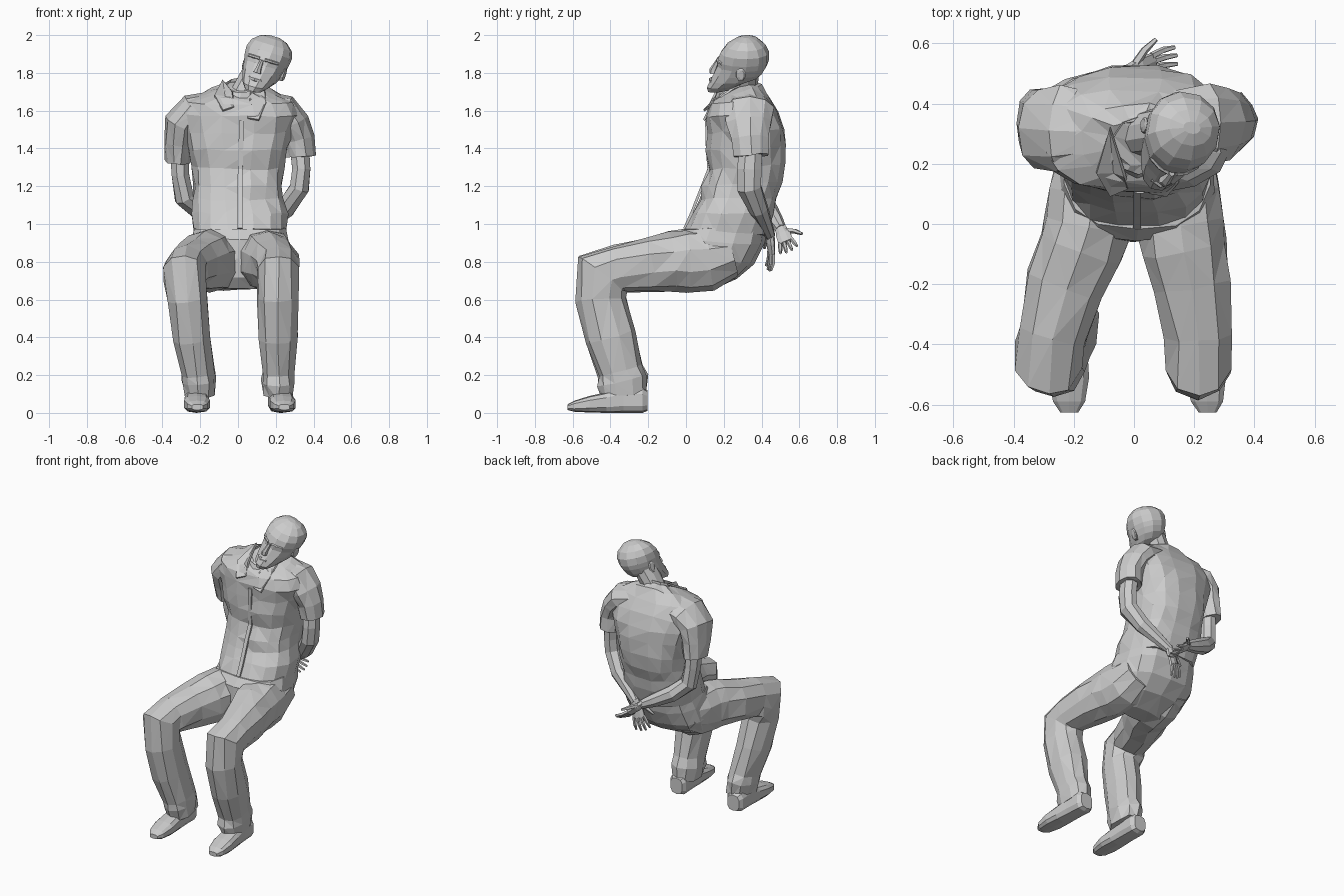
import bpy, bmesh, math, random
from mathutils import Vector as V, Matrix

random.seed(4)


def ring(c, u, v, n=10, p=1.0):
    """Points of a (super)ellipse with half axes u and v."""
    f = lambda a: math.copysign(abs(a) ** p, a)
    out = []
    for i in range(n):
        a = 2 * math.pi * (i + .5) / n
        out.append(V(c) + V(u) * f(math.cos(a)) + V(v) * f(math.sin(a)))
    return out


def loft(name, rings, jitter=0.0, mat=None, caps=True):
    bm = bmesh.new()
    rows = [[bm.verts.new(p) for p in r] for r in rings]
    n = len(rows[0])
    for a, b in zip(rows, rows[1:]):
        for i in range(n):
            bm.faces.new((a[i], a[(i + 1) % n], b[(i + 1) % n], b[i]))
    if caps:
        bm.faces.new(rows[0])
        bm.faces.new(rows[-1])
    for v in bm.verts:
        v.co += V([random.uniform(-jitter, jitter) for _ in range(3)])
    bmesh.ops.recalc_face_normals(bm, faces=bm.faces)
    if jitter:
        bmesh.ops.triangulate(bm, faces=bm.faces)
    if mat:
        bm.transform(mat)
    me = bpy.data.meshes.new(name)
    bm.to_mesh(me)
    bm.free()
    ob = bpy.data.objects.new(name, me)
    bpy.context.collection.objects.link(ob)
    return ob


def tube(name, path, side, n=8, jitter=0.0, p=1.0):
    """Path of (x, y, z, half width along side, half depth)."""
    pts = [V(q[:3]) for q in path]
    rings = []
    for i, q in enumerate(path):
        t = V()
        if i > 0:
            t += (pts[i] - pts[i - 1]).normalized()
        if i < len(pts) - 1:
            t += (pts[i + 1] - pts[i]).normalized()
        t.normalize()
        u = V(side) - t * t.dot(V(side))
        u.normalize()
        rings.append(ring(pts[i], u * q[3], t.cross(u) * q[4], n, p))
    return loft(name, rings, jitter)


def body(name, spec, n=14, jitter=0.0, p=0.85, mat=None):
    """Stacked sections: centre x, half width, front y, front z, back y, back z."""
    rings = [ring((cx, (yf + yb) / 2, (zf + zb) / 2), (w, 0, 0),
                  (0, (yb - yf) / 2, (zb - zf) / 2), n, p)
             for cx, w, yf, zf, yb, zb in spec]
    return loft(name, rings, jitter, mat)


def plate(name, pts, thick=0.012):
    """Collar piece fanned around its middle point."""
    me = bpy.data.meshes.new(name)
    n = len(pts)
    mid = sum((V(p) for p in pts), V()) / n
    me.from_pydata(list(pts) + [mid], [], [(i, (i + 1) % n, n) for i in range(n)])
    ob = bpy.data.objects.new(name, me)
    bpy.context.collection.objects.link(ob)
    m = ob.modifiers.new("thickness", 'SOLIDIFY')
    m.thickness = thick
    m.offset = 0


# Shirt torso and trouser seat
body("shirt_torso", [
    (.01, .25, -.01, .97, .43, .94), (.01, .255, .03, 1.06, .465, 1.06),
    (0, .24, .07, 1.13, .485, 1.14), (0, .235, .085, 1.20, .51, 1.22),
    (0, .245, .12, 1.29, .525, 1.32), (0, .27, .105, 1.39, .525, 1.42),
    (.0, .30, .11, 1.48, .52, 1.50), (.0, .325, .105, 1.57, .49, 1.59),
    (.0, .29, .115, 1.63, .445, 1.67), (.01, .18, .14, 1.66, .40, 1.735),
    (.01, .085, .19, 1.69, .35, 1.76)], n=16, jitter=.007, p=.8)
body("trouser_seat", [
    (0, .15, .0, .66, .13, .65), (0, .24, -.05, .72, .27, .71),
    (0, .265, -.06, .82, .36, .79), (.01, .26, -.055, .92, .41, .89),
    (.01, .245, -.02, .975, .43, .98)], jitter=.005, p=.78)
tube("shirt_placket", [(.02, .108, 1.55, .018, .01), (.015, .112, 1.4, .018, .01),
                       (.012, .12, 1.29, .018, .01), (.01, .085, 1.2, .018, .01),
                       (.01, .03, 1.06, .018, .01), (.01, -.008, .975, .018, .01)], (1, 0, 0), 4)

# Collar
plate("collar_flap_left", [(-.08, .32, 1.76), (-.03, .16, 1.70), (-.02, .12, 1.62),
                           (-.08, .095, 1.60), (-.125, .17, 1.68)])
plate("collar_flap_right", [(.10, .32, 1.75), (.06, .15, 1.66), (.05, .105, 1.56),
                            (.11, .095, 1.55), (.15, .14, 1.64), (.14, .25, 1.72)])
loft("collar_band", [ring((.005, .25, 1.67), (.10, 0, 0), (0, .11, .03), 10),
                     ring((.015, .26, 1.735), (.085, 0, 0), (0, .095, .04), 10)], caps=False)

# Legs and shoes, (x per ring) differs a little between the sides
leg_yz = [(.24, .84, .12, .12), (.12, .81, .14, .165), (0, .805, .15, .165),
          (-.08, .80, .147, .158), (-.2, .785, .135, .143), (-.36, .765, .115, .125),
          (-.44, .735, .118, .16), (-.45, .6, .110, .13), (-.40, .4, .105, .138),
          (-.35, .22, .088, .12), (-.335, .17, .092, .135), (-.325, .09, .08, .12)]
leg_x = {"left": (-.13, -.14, -.15, -.175, -.225, -.27, -.285, -.265, -.245, -.215, -.21, -.205),
         "right": (.14, .145, .15, .165, .19, .215, .212, .21, .215, .215, .215, .215)}
for s, xs in leg_x.items():
    tube("trouser_leg_" + s, [(x,) + q for x, q in zip(xs, leg_yz)], (1, 0, 0), 10, .007, .9)
    x0, x1 = (-.222, -.215) if s == "left" else (.218, .245)
    shoe = []
    for y, w, z0, z1 in [(-.205, .045, .01, .12), (-.23, .062, 0, .135), (-.33, .062, 0, .14),
                         (-.42, .066, 0, .11), (-.51, .07, .002, .09),
                         (-.59, .055, .006, .065), (-.627, .03, .015, .045)]:
        x = x0 + (x1 - x0) * (-.2 - y) / .43
        shoe.append(ring((x, y, (z0 + z1) / 2), (w, 0, 0), (0, 0, (z1 - z0) / 2), 10, .65))
    loft("shoe_" + s, shoe)

# Sleeves and bare arms held behind the back
sleeves = {
    "left": [(-.10, .31, 1.62, .12, .085), (-.24, .315, 1.60, .15, .09), (-.305, .315, 1.53, .14, .09),
             (-.315, .335, 1.43, .115, .08), (-.32, .35, 1.33, .10, .07)],
    "right": [(.12, .33, 1.62, .12, .085), (.24, .335, 1.60, .135, .09), (.295, .335, 1.53, .125, .085),
              (.325, .34, 1.45, .10, .08), (.335, .345, 1.36, .095, .078)]}
arms = {
    "left": [(-.31, .35, 1.42, .065, .055), (-.305, .36, 1.26, .065, .05), (-.285, .375, 1.14, .066, .055),
             (-.2, .435, 1.07, .055, .055), (-.09, .48, 1.01, .038, .045), (-.01, .505, .97, .028, .03)],
    "right": [(.325, .345, 1.42, .065, .055), (.335, .335, 1.29, .07, .052), (.325, .335, 1.19, .068, .055),
              (.25, .385, 1.08, .052, .055), (.15, .42, 1.0, .038, .042), (.08, .445, .94, .028, .03)]}
for s in ("left", "right"):
    tube("sleeve_" + s, sleeves[s], (0, 1, 0), 10, .006)
    tube("arm_" + s, arms[s], (0, 1, 0), 8)


def hand(name, wrist, d, side, thumb):
    w, d, side = V(wrist), V(d).normalized(), V(side)
    side = (side - d * d.dot(side)).normalized()
    nrm = d.cross(side)
    at = lambda a, b, c, *r: tuple(w + d * a + side * b + nrm * c) + r
    tube(name + "_palm", [at(-.02, 0, 0, .028, .024), at(.04, 0, 0, .042, .022),
                          at(.105, 0, 0, .044, .015)], side, 8)
    for i in range(4):
        o = (i - 1.5) * .022
        k = .10 - .012 * abs(i - 1.4)
        tube(f"{name}_finger_{i + 1}", [at(.095, o, 0, .012, .012),
             at(.10 + k * .55, o * 1.3, .006, .011, .011),
             at(.10 + k, o * 1.45, .022, .007, .007)], side, 5)
    tube(name + "_thumb", [at(.02, .025 * thumb, 0, .016, .015), at(.055, .065 * thumb, .005, .014, .013),
                           at(.10, .095 * thumb, .012, .008, .008)], d.cross(nrm) + d, 5)


hand("left_hand", (-.01, .505, .97), (.13, .045, -.12), (.15, 1, .3), 1)
hand("right_hand", (.08, .445, .94), (-.07, .015, -.20), (1, .25, 0), -1)

# Neck and tilted head
tube("neck", [(0, .31, 1.60, .075, .08), (.03, .30, 1.70, .068, .075), (.10, .31, 1.82, .07, .08)], (1, 0, 0), 10)
M = (Matrix.Translation((.14, .29, 1.838)) @ Matrix.Rotation(math.radians(17), 4, 'Y')
     @ Matrix.Rotation(math.radians(-10), 4, 'Z'))
body("head", [(0, w, yf, z, yb, z + dz) for w, yf, yb, z, dz in [
    (.045, -.175, -.05, -.15, .02), (.072, -.182, .02, -.125, .035), (.09, -.165, .085, -.085, .02),
    (.102, -.145, .12, -.045, .01), (.112, -.125, .14, 0, 0), (.12, -.125, .15, .03, 0),
    (.125, -.108, .15, .075, 0), (.112, -.078, .13, .115, 0), (.075, -.03, .09, .148, 0),
    (.03, .01, .05, .163, 0)]], 12, 0, .95, M)

# Facial features
loft("nose", [ring((0, -.122, .025), (.010, 0, 0), (0, .012, 0), 6),
              ring((0, -.145, -.025), (.016, 0, 0), (0, .022, 0), 6),
              ring((0, -.15, -.048), (.022, 0, 0), (0, .019, 0), 6)], mat=M)
loft("mouth", [ring((x, -.163 + abs(x) * .45, -.085), (0, .010, 0), (0, 0, .011), 6)
               for x in (-.035, 0, .035)], mat=M)
for s, k in (("left", -1), ("right", 1)):
    loft("ear_" + s, [ring((k * .09, .01, -.02), (0, .022, 0), (0, 0, .035), 8),
                      ring((k * .113, .02, -.015), (0, .026, 0), (0, 0, .038), 8),
                      ring((k * .118, .025, -.015), (0, .015, 0), (0, 0, .026), 8)], mat=M)
    loft("brow_" + s, [ring((k * x, y, .03), (0, .010, 0), (0, 0, .009), 6)
                       for x, y in ((.015, -.122), (.05, -.110), (.085, -.083))], mat=M)
